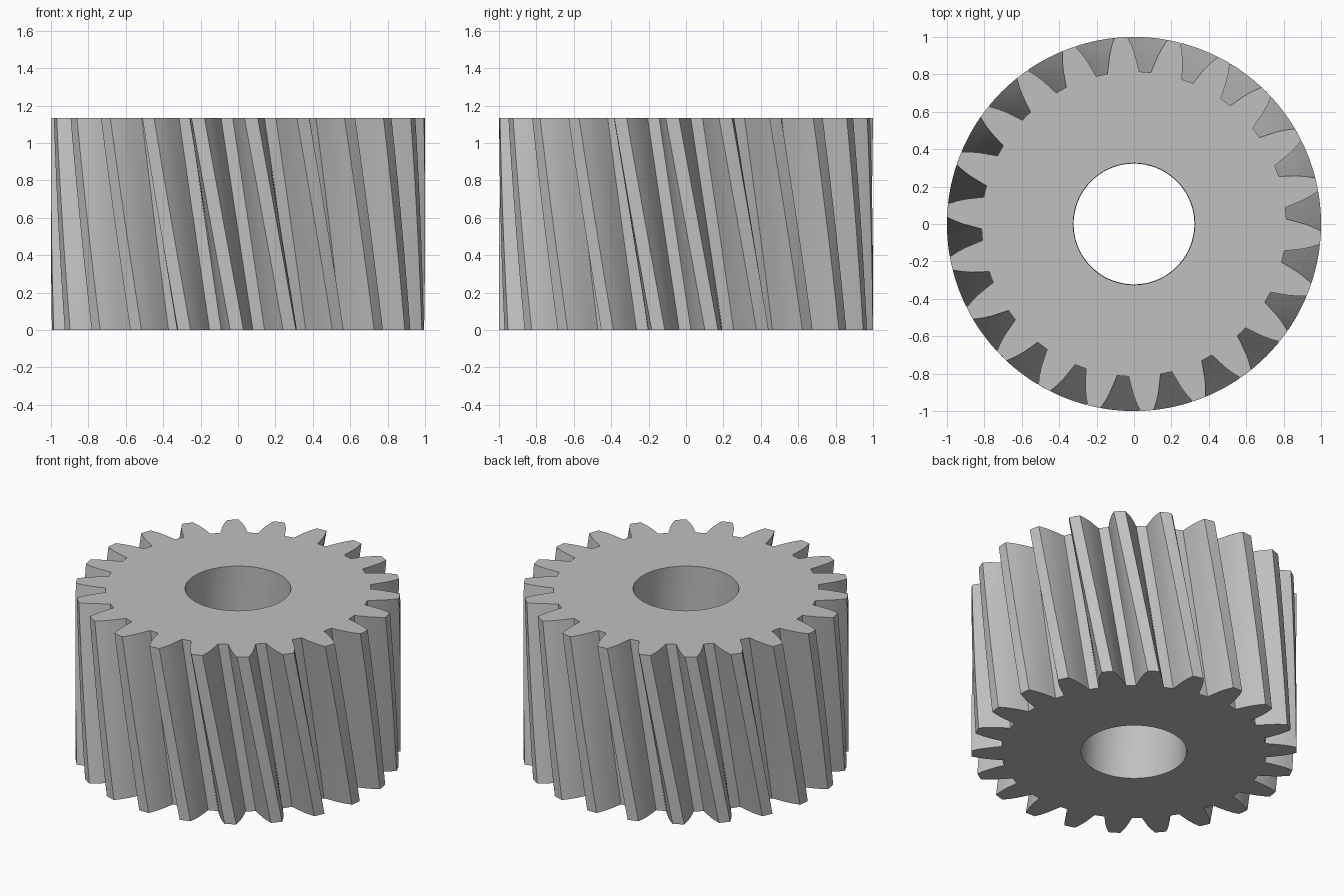
import bpy, bmesh
from math import radians, cos, sin

if "Cube" in bpy.data.objects:
    bpy.data.objects.remove(bpy.data.objects["Cube"], do_unlink=True)

TEETH = 22
PITCH = 360 / TEETH
HEIGHT = 1.134
BORE = 0.325
TWIST = -12.0        # degrees turned from bottom to top
LEVELS = 16
TOP_GAP = 4.0        # angle of one gap centre on the top face

# Flank of a gap: radius and half the gap's angle there
FLANK = [(0.815, 2.2), (0.86, 3.05), (0.91, 3.95), (0.955, 4.95), (1.0, 6.15)]

# One period of the outline: gap floor, flanks and tooth tip
period = [(r, -a) for r, a in reversed(FLANK)]
period += [(FLANK[0][0], 0.0)]
period += FLANK
period += [(1.0, PITCH / 2)]

outline = [(r, TOP_GAP + i * PITCH + a) for i in range(TEETH) for r, a in period]
n = len(outline)


def ring(bm, z, points):
    """Add a closed ring of vertices at height z, turned along the helix."""
    turn = TWIST * (z / HEIGHT - 1)
    return [bm.verts.new((r * cos(radians(a + turn)), r * sin(radians(a + turn)), z))
            for r, a in points]


def bridge(bm, a, b):
    """Join two rings with quads."""
    for i in range(n):
        j = (i + 1) % n
        bm.faces.new((a[i], a[j], b[j], b[i]))


# Helical gear body: toothed wall, bore wall and two end faces
bm = bmesh.new()
heights = [HEIGHT * k / LEVELS for k in range(LEVELS + 1)]
outer = [ring(bm, z, outline) for z in heights]
inner = [ring(bm, z, [(BORE, a) for r, a in outline]) for z in (0, HEIGHT)]
for low, high in zip(outer, outer[1:]):
    bridge(bm, low, high)
bridge(bm, inner[1], inner[0])
bridge(bm, outer[-1], inner[1])
bridge(bm, inner[0], outer[0])
bmesh.ops.recalc_face_normals(bm, faces=bm.faces)

mesh = bpy.data.meshes.new("helical_gear")
bm.to_mesh(mesh)
bm.free()
gear = bpy.data.objects.new("helical_gear", mesh)
bpy.context.collection.objects.link(gear)

# Plain grey metal
colour = (0.53, 0.53, 0.53, 1)
metal = bpy.data.materials.new("grey metal")
metal.use_nodes = True
metal.diffuse_color = colour
metal.node_tree.nodes["Principled BSDF"].inputs["Base Color"].default_value = colour
mesh.materials.append(metal)

# Smooth flanks and bore, crisp tooth edges
bpy.ops.object.select_all(action='DESELECT')
gear.select_set(True)
bpy.context.view_layer.objects.active = gear
bpy.ops.object.shade_smooth_by_angle(angle=radians(30))
